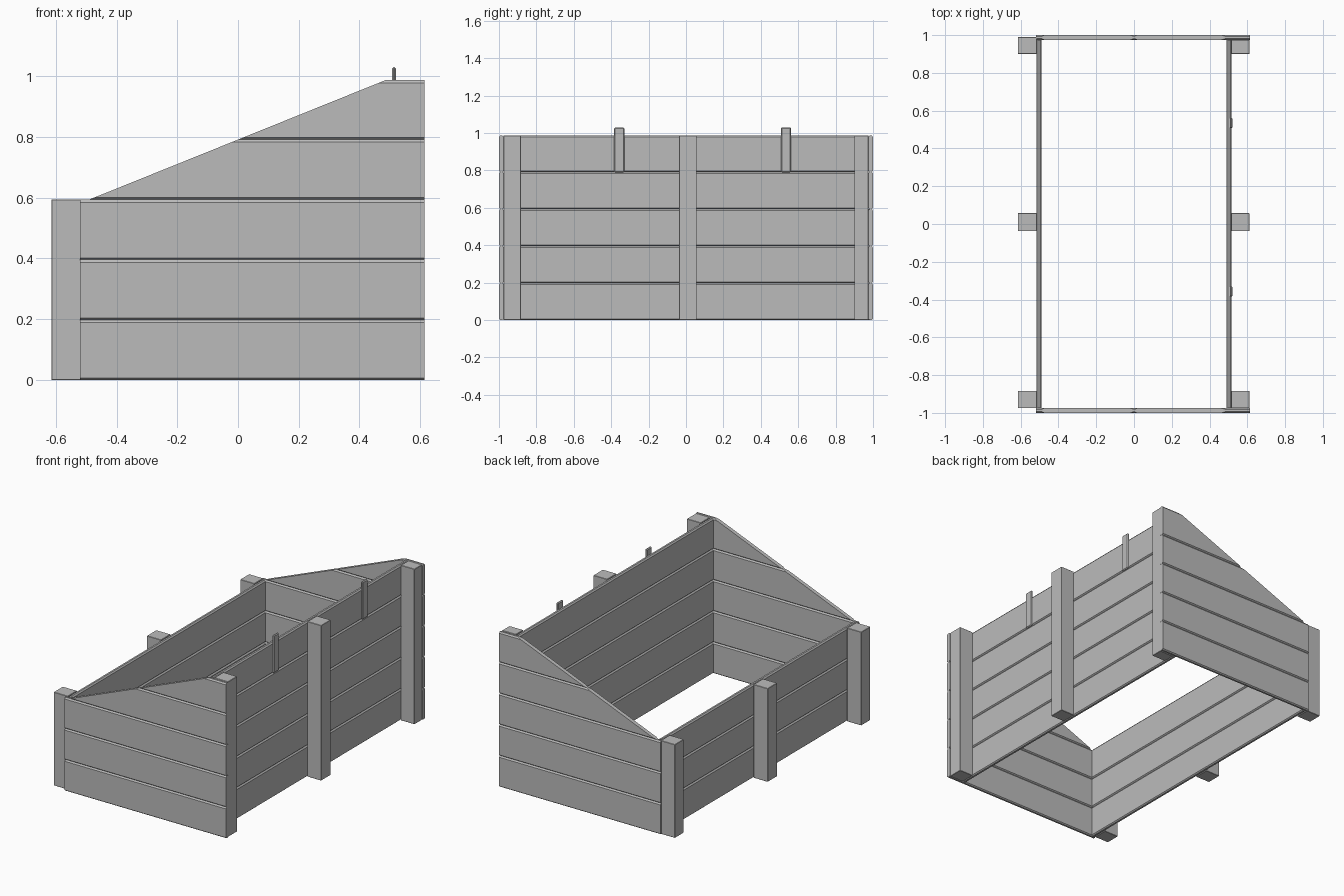
import bpy, bmesh
from mathutils import Vector

cube = bpy.data.objects.get("Cube")
if cube:
    bpy.data.objects.remove(cube, do_unlink=True)

grey = bpy.data.materials.new("plain grey")
grey.use_nodes = True
colour = (0.5, 0.5, 0.5, 1)
grey.diffuse_color = colour
grey.node_tree.nodes["Principled BSDF"].inputs["Base Color"].default_value = colour

PITCH = 0.198          # board height
LOW, HIGH = 0.594, 0.987
THICK = 0.025
GROOVE = 0.007


def finish(bm, name):
    bmesh.ops.recalc_face_normals(bm, faces=bm.faces)
    mesh = bpy.data.meshes.new(name)
    bm.to_mesh(mesh)
    bm.free()
    mesh.materials.append(grey)
    obj = bpy.data.objects.new(name, mesh)
    bpy.context.collection.objects.link(obj)
    return obj


def box(name, x, y, z, bevel):
    bm = bmesh.new()
    bmesh.ops.create_cube(bm, size=1)
    for v in bm.verts:
        v.co = [lo + (c + 0.5) * (hi - lo) for c, (lo, hi) in zip(v.co, (x, y, z))]
    obj = finish(bm, name)
    mod = obj.modifiers.new("softened edges", 'BEVEL')
    mod.width = bevel
    mod.segments = 1
    return obj


def board(name, start, end, centre, z0, z1, along_x, cut=None):
    """Plank with chamfered long edges, so that stacked planks leave V grooves."""
    h = THICK / 2
    profile = [(-h, z0 + 0.006), (-h + GROOVE, z0), (h - GROOVE, z0), (h, z0 + 0.006),
               (h, z1 - 0.009), (h - GROOVE, z1), (-h + GROOVE, z1), (-h, z1 - 0.009)]
    bm = bmesh.new()
    rings = []
    for p in (start, end):
        rings.append([bm.verts.new((p, centre + d, z) if along_x else (centre + d, p, z))
                      for d, z in profile])
    for ring in rings:
        bm.faces.new(ring)
    n = len(profile)
    for i in range(n):
        j = (i + 1) % n
        bm.faces.new((rings[0][i], rings[0][j], rings[1][j], rings[1][i]))
    if cut:
        point, normal = cut
        bmesh.ops.bisect_plane(bm, geom=bm.verts[:] + bm.edges[:] + bm.faces[:],
                               plane_co=point, plane_no=normal, clear_outer=True)
        bmesh.ops.holes_fill(bm, edges=[e for e in bm.edges if e.is_boundary])
    return finish(bm, name)


# Sloping end panels
slope_start, slope_end = Vector((-0.49, 0, LOW)), Vector((0.485, 0, HIGH))
run = slope_end - slope_start
slope = (slope_start, Vector((-run.z, 0, run.x)).normalized())
for side, y in (("front", -0.9875), ("back", 0.9875)):
    for i in range(5):
        z0 = i * PITCH
        board(f"{side}_panel_board_{i + 1}", -0.52, 0.615, y, z0,
              min(z0 + PITCH, HIGH), True, slope if i > 2 else None)

# Long walls: low on one side, high on the other
for side, x, count, top in (("low", -0.5025, 3, LOW), ("high", 0.5025, 5, HIGH)):
    for i in range(count):
        z0 = i * PITCH
        board(f"{side}_wall_board_{i + 1}", -0.975, 0.975, x, z0,
              min(z0 + PITCH, top), False)

# Posts outside the long walls
for side, x, top in (("low", (-0.615, -0.515), LOW), ("high", (0.515, 0.612), HIGH)):
    for place, y in (("front", (-0.975, -0.883)), ("middle", (-0.038, 0.057)),
                     ("back", (0.9, 0.99 if side == "low" else 0.975))):
        box(f"{side}_{place}_post", x, y, (0, top), 0.002)

# Upright stop strips on the high wall
for place, y in (("front", -0.357), ("back", 0.535)):
    box(f"{place}_stop_strip", (0.507, 0.521), (y - 0.027, y + 0.027), (0.79, 1.03), 0.005)
